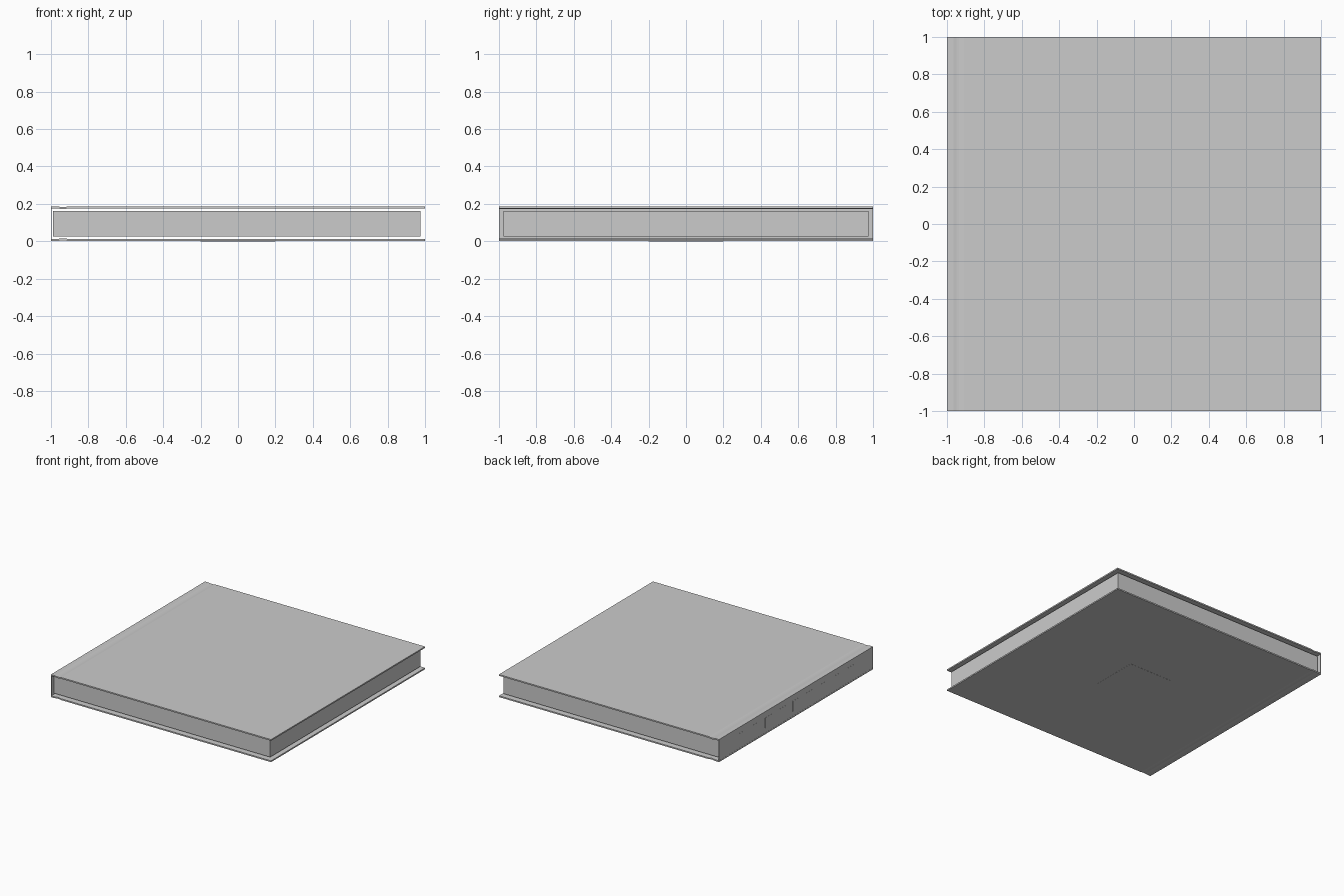
import bpy, bmesh

if "Cube" in bpy.data.objects:
    bpy.data.objects.remove(bpy.data.objects["Cube"])

H = 0.187   # total thickness of the closed book
EPS = 0.001  # tiny offset of the surface panels


def make_object(name, bm):
    bmesh.ops.recalc_face_normals(bm, faces=bm.faces[:])
    mesh = bpy.data.meshes.new(name)
    bm.to_mesh(mesh)
    bm.free()
    obj = bpy.data.objects.new(name, mesh)
    bpy.context.collection.objects.link(obj)
    return obj


def box(name, lo, hi):
    bm = bmesh.new()
    bmesh.ops.create_cube(bm, size=1)
    for v in bm.verts:
        v.co = [(a + b) / 2 + c * (b - a) for a, b, c in zip(lo, hi, v.co)]
    return make_object(name, bm)


def cover(name, flip):
    # board profile with a shallow hinge groove, extruded along y
    outer = [(-1, 0), (-0.965, 0), (-0.95, 0.003), (-0.935, 0.004),
             (-0.92, 0.003), (-0.91, 0), (1, 0)]
    t = 0.011
    profile = outer + [(x, z + t) for x, z in reversed(outer)]
    bm = bmesh.new()
    verts = []
    for x, z in profile:
        z += EPS if not flip else 0
        verts.append(bm.verts.new((x, -1, H - z if flip else z)))
    face = bm.faces.new(verts)
    ext = bmesh.ops.extrude_face_region(bm, geom=[face])
    for v in ext["geom"]:
        if isinstance(v, bmesh.types.BMVert):
            v.co.y = 1
    return make_object(name, bm)


# Covers
cover("bottom_cover", False)
cover("top_cover", True)

# Thin spine joining the covers
box("spine", (-1 + EPS, -1, EPS), (-0.997, 1, H))

# Page block and its glued edge
box("page_block", (-0.979, -0.975, 0.026), (0.975, 0.975, 0.163))
box("page_binding", (-0.988, -0.975, 0.026), (-0.979, 0.975, 0.163))

# Row of nine small blank panels along the spine
for i in range(9):
    y = 0.712 - 0.178 * i
    box(f"spine_panel_{i + 1}", (-1, y - 0.042, H / 2 - 0.042),
        (-1 + 2 * EPS, y + 0.042, H / 2 + 0.042))

# Blank square panel under the bottom cover
box("bottom_panel", (-0.2, -0.2, 0), (0.2, 0.2, 2 * EPS))
